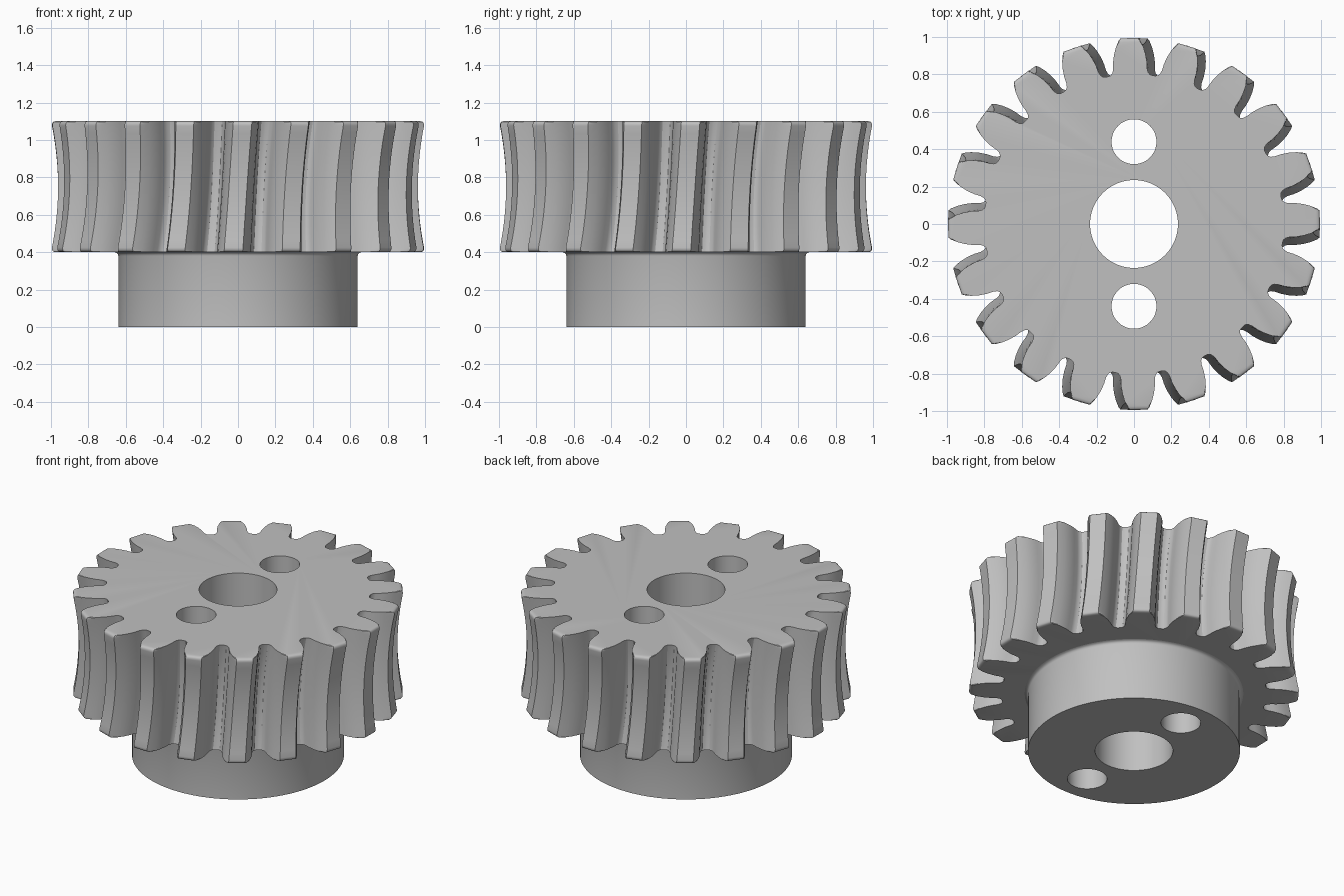
import bpy, bmesh
from math import sin, cos, pi, sqrt

TEETH = 20
Z0, Z1 = 0.4, 1.1          # bottom and top of the toothed wheel
TWIST = 0.05               # helix rotation over the wheel height
THROAT = 0.037             # how far the rim dips in at mid height
ROUND = 0.025              # rounding at the tooth ends

cube = bpy.data.objects.get("Cube")
if cube:
    bpy.data.objects.remove(cube, do_unlink=True)

steel = bpy.data.materials.new("grey steel")
steel.use_nodes = True
grey = (0.53, 0.53, 0.53, 1)
steel.diffuse_color = grey
steel.node_tree.nodes["Principled BSDF"].inputs["Base Color"].default_value = grey


def loft(name, rings):
    """Closed solid through a stack of rings of (radius, angle, z)."""
    bm = bmesh.new()
    loops = [[bm.verts.new((r * cos(a), r * sin(a), z)) for r, a, z in ring]
             for ring in rings]
    n = len(loops[0])
    for lo, hi in zip(loops, loops[1:]):
        for i in range(n):
            j = (i + 1) % n
            bm.faces.new((lo[i], lo[j], hi[j], hi[i]))
    bm.faces.new(loops[0][::-1])
    bm.faces.new(loops[-1])
    mesh = bpy.data.meshes.new(name)
    bm.to_mesh(mesh)
    bm.free()
    mesh.materials.append(steel)
    obj = bpy.data.objects.new(name, mesh)
    bpy.context.collection.objects.link(obj)
    return obj


# Half tooth as (radius, half angle), tip to root, mirrored and repeated
half = [(1.0, 0.05), (0.985, 0.058), (0.95, 0.077), (0.91, 0.093), (0.87, 0.104),
        (0.835, 0.109), (0.815, 0.117), (0.803, 0.132), (0.8, 0.15)]
tooth = [(r, -a) for r, a in reversed(half)] + half
outline = [(r, a + 2 * pi * k / TEETH) for k in range(TEETH) for r, a in tooth]


def wheel_ring(z):
    t = (z - Z0) / (Z1 - Z0) * 2 - 1
    d = min(z - Z0, Z1 - z, ROUND)
    limit = 1 - ROUND + sqrt(ROUND ** 2 - (ROUND - d) ** 2)
    sag = THROAT * (1 - t * t)
    return [(min(r, limit) - sag, a + TWIST * t / 2, z) for r, a in outline]


ends = [0, 0.003, 0.008, 0.015]
inner = [ROUND + (Z1 - Z0 - 2 * ROUND) * i / 16 for i in range(17)]
heights = [Z0 + e for e in ends + inner] + [Z1 - e for e in reversed(ends)]
wheel = loft("toothed_wheel", [wheel_ring(z) for z in heights])

# Hub with a small fillet under the wheel
hub_profile = [(0.64, 0), (0.64, 0.38), (0.643, 0.39), (0.65, 0.397), (0.66, Z0)]
hub = loft("hub", [[(r, 2 * pi * i / 96, z) for i in range(96)] for r, z in hub_profile])

# Shaft bore and two bolt holes, cut through both parts
for y, radius in ((0, 0.235), (0.44, 0.12), (-0.44, 0.12)):
    bpy.ops.mesh.primitive_cylinder_add(vertices=64, radius=radius, depth=3, location=(0, y, 0.5))
    cutter = bpy.context.object
    cutter.hide_render = True
    for part in (wheel, hub):
        mod = part.modifiers.new("hole", "BOOLEAN")
        mod.operation = "DIFFERENCE"
        mod.solver = "EXACT"
        mod.object = cutter
        bpy.context.view_layer.objects.active = part
        bpy.ops.object.modifier_apply(modifier=mod.name)
    bpy.data.objects.remove(cutter, do_unlink=True)

# Smooth curved sides, crisp rims
bpy.ops.object.select_all(action="DESELECT")
for part in (wheel, hub):
    part.select_set(True)
bpy.context.view_layer.objects.active = wheel
bpy.ops.object.shade_smooth_by_angle(angle=0.52)
